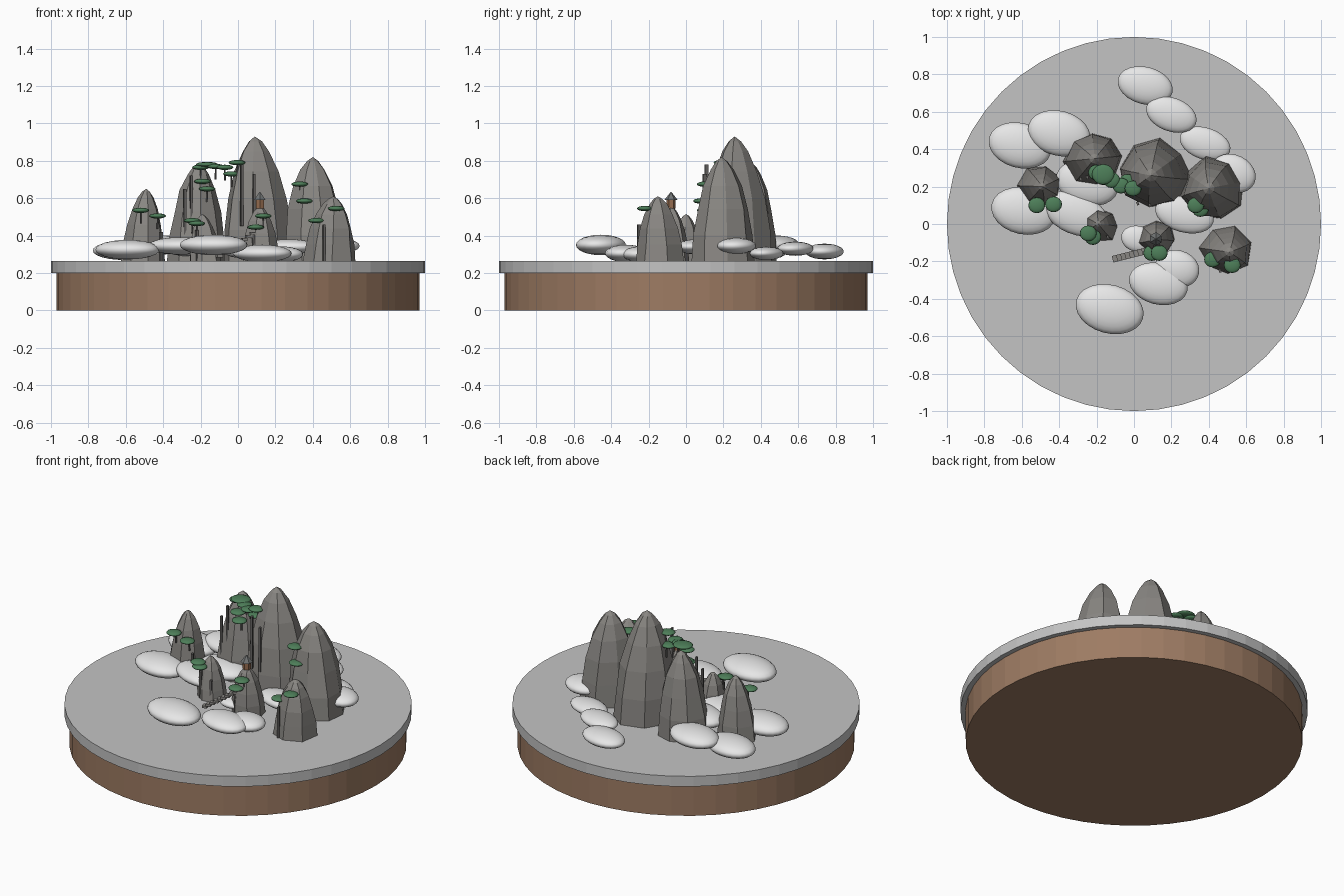
import bpy, bmesh, math, random
from mathutils import Vector, Matrix

if "Cube" in bpy.data.objects:
    bpy.data.objects.remove(bpy.data.objects["Cube"])
random.seed(4)
GROUND = 0.265


def material(name, rgb):
    m = bpy.data.materials.new(name)
    m.use_nodes = True
    m.diffuse_color = (*rgb, 1)
    m.node_tree.nodes["Principled BSDF"].inputs["Base Color"].default_value = (*rgb, 1)
    return m


wood = material("brown wood", (0.34, 0.20, 0.125))
dark_wood = material("pavilion wood", (0.30, 0.15, 0.08))
stone = material("pale grey", (0.55, 0.55, 0.55))
rock = material("rock grey", (0.25, 0.24, 0.225))
crevice = material("dark rock", (0.13, 0.125, 0.12))
mist = material("mist white", (0.80, 0.80, 0.80))
pine = material("pine green", (0.075, 0.21, 0.10))
roof_grey = material("roof grey", (0.16, 0.17, 0.17))


def finish(name, bm, mat, smooth=False):
    mesh = bpy.data.meshes.new(name)
    bmesh.ops.recalc_face_normals(bm, faces=bm.faces)
    bm.to_mesh(mesh)
    bm.free()
    mesh.materials.append(mat)
    for p in mesh.polygons:
        p.use_smooth = smooth
    obj = bpy.data.objects.new(name, mesh)
    bpy.context.collection.objects.link(obj)
    return obj


def cone(name, x, y, z0, z1, r0, r1, sides, mat, turn=0):
    bm = bmesh.new()
    place = Matrix.Translation((x, y, (z0 + z1) / 2)) @ Matrix.Rotation(turn, 4, 'Z')
    bmesh.ops.create_cone(bm, cap_ends=True, segments=sides, radius1=r0, radius2=r1,
                          depth=z1 - z0, matrix=place)
    return finish(name, bm, mat)


def ellipsoid(name, centre, size, mat, turn=0, u=24, v=12):
    bm = bmesh.new()
    place = (Matrix.Translation(centre) @ Matrix.Rotation(math.radians(turn), 4, 'Z')
             @ Matrix.Diagonal((*size, 1)))
    bmesh.ops.create_uvsphere(bm, u_segments=u, v_segments=v, radius=1, matrix=place)
    return finish(name, bm, mat, True)


def box(name, centre, size, mat, turn=0):
    bm = bmesh.new()
    place = (Matrix.Translation(centre) @ Matrix.Rotation(turn, 4, 'Z')
             @ Matrix.Diagonal((*size, 1)))
    bmesh.ops.create_cube(bm, size=1, matrix=place)
    return finish(name, bm, mat)


# Round plinth and its tray
cone("plinth", 0, 0, 0, 0.2, 0.97, 0.97, 48, wood)
cone("tray", 0, 0, 0.2, GROUND, 1, 1, 48, stone)

# Faceted peaks: rings of a rounded profile, closed by a tip
PROFILE = [(0, 1), (0.25, 0.93), (0.5, 0.80), (0.72, 0.61), (0.88, 0.37), (0.96, 0.18)]


def peak(name, base, tip, radius, top, sides=8):
    bm = bmesh.new()
    wobble = [random.uniform(0.88, 1.08) for _ in range(sides)]
    start = random.uniform(0, math.tau)
    rings = []
    for t, r in PROFILE:
        c = Vector(base).lerp(Vector(tip), t)
        ring = []
        for i in range(sides):
            a = start + math.tau * i / sides
            d = radius * r * wobble[i] * random.uniform(0.96, 1.04)
            ring.append(bm.verts.new((c.x + d * math.cos(a), c.y + d * math.sin(a),
                                      GROUND + t * (top - GROUND))))
        rings.append(ring)
    apex = bm.verts.new((*tip, top))
    for i in range(sides):
        j = (i + 1) % sides
        for low, high in zip(rings, rings[1:]):
            bm.faces.new((low[i], low[j], high[j], high[i]))
        bm.faces.new((rings[-1][i], rings[-1][j], apex))
    bm.faces.new(rings[0][::-1])
    finish(name, bm, rock)


peak("back_left_peak", (-0.21, 0.35), (-0.21, 0.35), 0.155, 0.79)
peak("tallest_peak", (0.11, 0.27), (0.09, 0.26), 0.195, 0.93)
peak("right_peak", (0.43, 0.185), (0.40, 0.19), 0.175, 0.82)
peak("far_left_peak", (-0.5, 0.2), (-0.49, 0.2), 0.115, 0.65, 7)
peak("small_front_peak", (-0.17, -0.01), (-0.19, 0), 0.09, 0.515, 7)
peak("pavilion_peak", (0.125, -0.07), (0.12, -0.08), 0.1, 0.56, 7)
peak("front_right_peak", (0.49, -0.145), (0.51, -0.15), 0.137, 0.61, 7)

# Upright rock slivers standing against the peaks: x, y, bottom, top
slivers = [(0.02, 0.11, 0.45, 0.78), (0.085, 0.1, 0.45, 0.73), (-0.285, 0.24, 0.38, 0.65),
           (-0.25, 0.25, 0.38, 0.72), (-0.41, 0.13, GROUND, 0.42), (-0.22, -0.06, GROUND, 0.43),
           (-0.14, -0.07, GROUND, 0.4), (0.08, -0.14, GROUND, 0.41), (0.46, -0.25, GROUND, 0.46)]
for x, y, low, high in slivers:
    box("rock_sliver", (x, y, (low + high) / 2), (0.012, 0.02, high - low), crevice, 0.3)

# Flattened banks of mist: x, y, z, long radius, short radius, turn
clouds = [(0.06, 0.74, 0.315, 0.15, 0.10, -15), (0.2, 0.585, 0.33, 0.14, 0.09, -20),
          (0.38, 0.43, 0.305, 0.14, 0.085, -18), (0.53, 0.27, 0.345, 0.125, 0.1, -25),
          (-0.61, 0.42, 0.32, 0.17, 0.12, -15), (-0.40, 0.485, 0.35, 0.17, 0.12, -15),
          (-0.59, 0.07, 0.325, 0.175, 0.125, -12), (-0.31, 0.055, 0.345, 0.18, 0.11, -22),
          (-0.25, 0.22, 0.34, 0.17, 0.12, -15), (0.02, -0.08, 0.31, 0.09, 0.07, -15),
          (0.27, 0.05, 0.34, 0.16, 0.095, -15), (-0.13, -0.455, 0.35, 0.185, 0.13, -15),
          (0.13, -0.32, 0.305, 0.16, 0.11, -15), (0.23, -0.24, 0.3, 0.12, 0.1, -15)]
for x, y, z, a, b, turn in clouds:
    ellipsoid("mist_bank", (x, y, z), (a, b, 0.42 * b), mist, turn)

# Pine canopies with short trunks leaning back to the rock
pines = [(-0.52, 0.1, 0.535), (-0.43, 0.105, 0.505), (-0.245, -0.05, 0.48), (-0.22, -0.07, 0.465),
         (0.135, -0.155, 0.505), (0.095, -0.155, 0.445), (0.33, 0.10, 0.675), (0.355, 0.08, 0.585),
         (0.42, -0.19, 0.48), (0.525, -0.22, 0.545), (-0.19, 0.27, 0.69), (-0.165, 0.25, 0.65),
         (-0.2, 0.275, 0.765), (-0.12, 0.235, 0.77), (-0.07, 0.205, 0.765), (-0.035, 0.225, 0.73),
         (-0.005, 0.19, 0.79)]
for x, y, z in pines:
    ellipsoid("pine_canopy", (x, y, z), (0.045, 0.042, 0.014), pine, 0, 16, 8)
    cone("pine_trunk", x, y + 0.02, z - 0.07, z, 0.006, 0.004, 6, crevice)
ellipsoid("broad_pine_canopy", (-0.165, 0.265, 0.78), (0.06, 0.055, 0.014), pine, 0, 16, 8)

# Stone stair climbing to the pavilion peak
for i in range(9):
    t = i / 8
    box("stair_step", (-0.10 + 0.18 * t, -0.185 + 0.045 * t, 0.29 + 0.12 * t),
        (0.03, 0.036, 0.014), rock, 0.25)

# Small pavilion on its peak
cone("pavilion_body", 0.117, -0.08, 0.545, 0.592, 0.024, 0.024, 6, dark_wood)
cone("pavilion_roof", 0.117, -0.08, 0.59, 0.632, 0.036, 0.003, 6, roof_grey)
